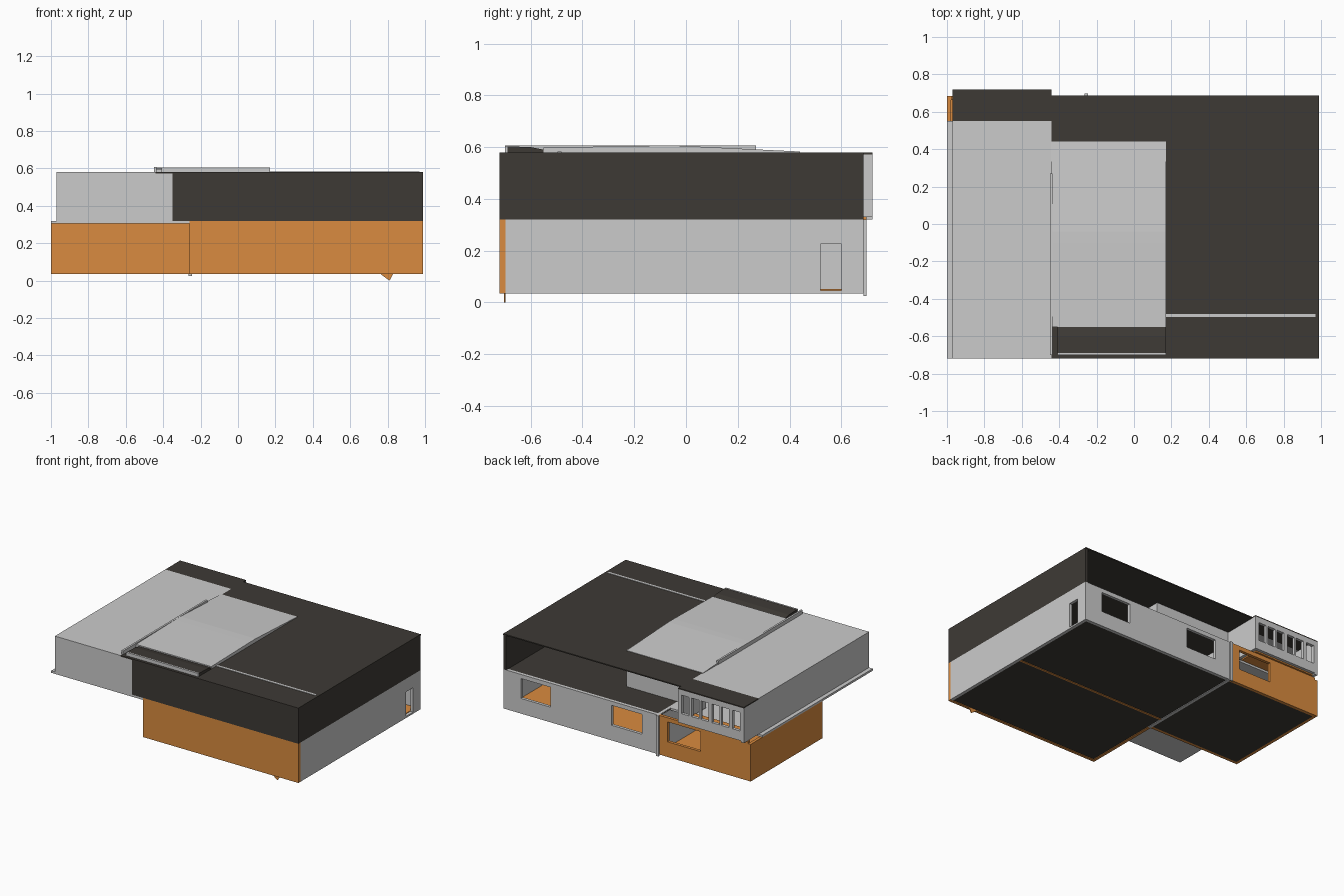
import bpy, bmesh

if "Cube" in bpy.data.objects:
    bpy.data.objects.remove(bpy.data.objects["Cube"])


def material(name, rgb):
    m = bpy.data.materials.new(name)
    m.diffuse_color = (*rgb, 1)
    m.use_nodes = True
    m.node_tree.nodes["Principled BSDF"].inputs["Base Color"].default_value = m.diffuse_color
    return m


ORANGE = material("orange_render", (0.70, 0.26, 0.05))
DARK = material("dark_cladding", (0.048, 0.042, 0.036))


def finish(name, bm, mat):
    bmesh.ops.recalc_face_normals(bm, faces=bm.faces)
    me = bpy.data.meshes.new(name)
    bm.to_mesh(me)
    bm.free()
    ob = bpy.data.objects.new(name, me)
    bpy.context.collection.objects.link(ob)
    if mat:
        me.materials.append(mat)
    return ob


def box(name, x, y, z, mat=None):
    bm = bmesh.new()
    bmesh.ops.create_cube(bm, size=1)
    for v in bm.verts:
        v.co = [(r[0] + r[1]) / 2 + c * (r[1] - r[0]) for r, c in zip((x, y, z), v.co)]
    return finish(name, bm, mat)


def prism(name, profile, axis, lo, hi, mat=None):
    """Extrude a 2D profile along x (profile is y,z) or y (profile is x,z)."""
    bm = bmesh.new()
    place = (lambda p, t: (t, p[0], p[1])) if axis == "x" else (lambda p, t: (p[0], t, p[1]))
    f = bm.faces.new([bm.verts.new(place(p, lo)) for p in profile])
    ext = bmesh.ops.extrude_face_region(bm, geom=[f])["geom"]
    for v in ext:
        if isinstance(v, bmesh.types.BMVert):
            v.co["xyz".index(axis)] = hi
    return finish(name, bm, mat)


def cut(wall, openings):
    """Cut box-shaped openings (x, y, z ranges) through a wall."""
    for o in openings:
        c = box("opening_cutter", *o)
        c.hide_render = True
        m = wall.modifiers.new("opening", "BOOLEAN")
        m.operation, m.object, m.solver = "DIFFERENCE", c, "EXACT"
        bpy.context.view_layer.objects.active = wall
        bpy.ops.object.modifier_apply(modifier=m.name)
        bpy.data.objects.remove(c)


T = 0.022                                  # wall thickness
B, M, R = 0.035, 0.32, 0.58                # ground, upper floor and roof levels
F, K = -0.72, 0.685                        # front and back planes
L, D, E = -1.0, -0.26, 0.99                # left, dividing and right planes
S = -0.14                                  # front of the set-back ground-floor wing
WZ = (0.145, 0.29)                         # ground-floor window heights

# Ground floor, main part
box("lower_front_wall", (D, E), (F, F + T), (B, M), ORANGE)
right = box("lower_right_wall", (E - T, E), (F + T, K), (B, M))
cut(right, [((0.9, 1.1), (0.52, 0.60), (B + 0.012, 0.225))])
back = box("lower_back_wall", (D, E - T), (K - T, K), (B, M))
cut(back, [((a, b), (0.6, 0.8), WZ) for a, b in ((0.61, 0.85), (-0.125, 0.12))])
box("side_wall", (D, D + T), (F + T, S), (B, M), ORANGE)
box("dividing_wall", (D, D + T), (S, K - T), (B, M))
box("ground_floor_base", (D + T, E - T), (F + T, K - T), (B + 0.004, B + 0.01), DARK)
box("ground_floor_finish", (D + T, E - T), (F + T, K - T), (B + 0.01, B + 0.016), ORANGE)
box("floor_joint", (D + T, E - T), (-0.02, -0.005), (B, B + 0.004), ORANGE)

# Ground floor, set-back wing
box("wing_front_wall", (L, D), (S, S + T), (B, 0.305), ORANGE)
box("wing_left_wall", (L, L + T), (S + T, K), (B, 0.305), ORANGE)
wing = box("wing_back_wall", (L + T, D), (K - T, K), (B, M), ORANGE)
cut(wing, [((-0.595, -0.33), (0.6, 0.8), WZ)])
box("wing_floor_base", (L + T, D), (S + T, K - T), (B, B + 0.006), DARK)
box("wing_floor_finish", (L + T, D), (S + T, K - T), (B + 0.006, B + 0.012), ORANGE)
box("downpipe_strip", (-0.265, -0.245), (K, K + 0.012), (0.025, M))
prism("base_shard", [(0.76, 0.037), (0.83, 0.037), (0.81, 0.0)], "y", -0.703, -0.697, ORANGE)

# Upper floor slabs
box("overhang_slab", (L, D), (F, 0.55), (0.305, M))
box("terrace_floor", (D, E - T), (F + T, K - T), (M - 0.012, M), DARK)

# Upper floor, dark shell open at the back
box("upper_front_wall", (-0.35, E), (F, F + T), (M, R), DARK)
box("upper_right_wall", (E - T, E), (F + T, K), (M, R), DARK)
box("main_roof", (-0.44, E), (F, K + 0.003), (R - 0.008, R), DARK)
box("roof_joint_strip", (0.17, 0.97), (-0.497, -0.48), (R, R + 0.003))

# Inner room under the roof
box("room_back_wall", (-0.44, 0.17), (0.44 - T, 0.44), (M, R - 0.008))
box("room_right_wall", (0.17 - T, 0.17), (F + T, 0.44 - T), (M, R - 0.008))

# Upper floor, grey wing with a window band at the back
box("upper_wing_front_wall", (-0.97, -0.35), (F, F + T), (M, R - 0.008))
box("upper_wing_left_wall", (-0.97, -0.97 + T), (F + T, 0.72), (M, R - 0.008))
box("upper_wing_right_wall", (-0.44 - T, -0.44), (0.43, 0.72), (0.33, R - 0.008))
band = box("window_band_wall", (-0.97 + T, -0.44 - T), (0.72 - T, 0.72), (0.33, R - 0.008))
cut(band, [((x, x + 0.062), (0.6, 0.8), (0.40, 0.535))
           for x in (-0.94, -0.85, -0.775, -0.685, -0.61, -0.53)])
box("upper_wing_floor", (-0.97 + T, -0.44 - T), (0.55, 0.72 - T), (0.32, 0.335), ORANGE)
box("wing_roof", (-0.97, -0.44), (F, 0.55), (R - 0.008, R))
box("wing_roof_rear", (-0.97, -0.44), (0.55, 0.72), (R - 0.008, R), DARK)

# Raised roof panel, front gutter and parting fin
prism("raised_roof_panel", [(-0.55, R), (-0.55, 0.598), (-0.1, 0.606), (-0.04, 0.606),
                            (0.44, R + 0.003), (0.44, R)], "x", -0.445, 0.17)
prism("gutter_slope", [(-0.69, R), (-0.69, 0.603), (-0.60, 0.600), (-0.55, 0.590), (-0.55, R)],
      "x", -0.41, 0.17, DARK)
box("gutter_fascia", (-0.41, 0.17), (-0.70, -0.69), (R, 0.605))
box("roof_fin", (-0.449, -0.435), (-0.70, 0.27), (R, 0.607))
